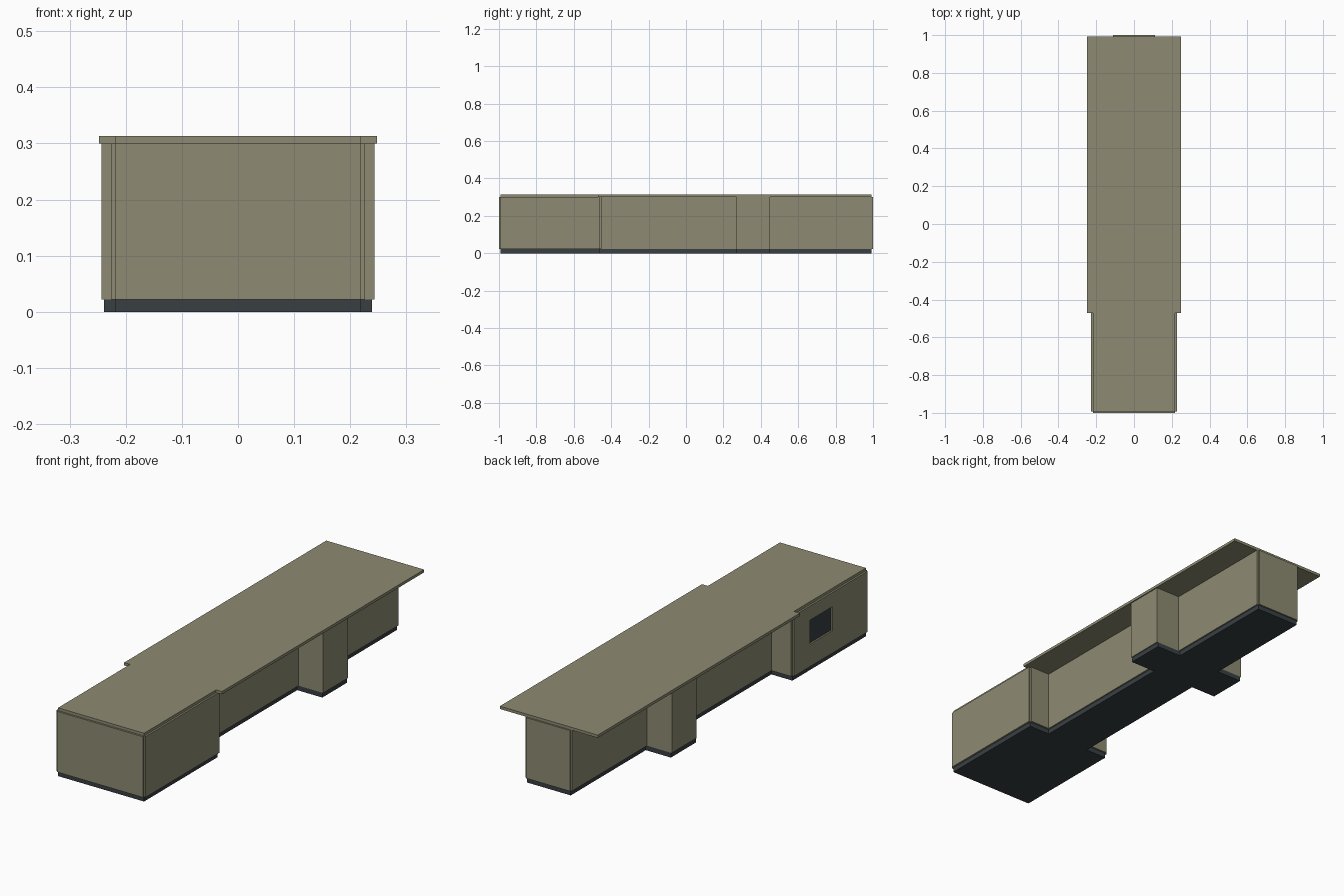
import bpy, bmesh

cube = bpy.data.objects.get("Cube")
if cube:
    bpy.data.objects.remove(cube, do_unlink=True)


def material(name, color):
    m = bpy.data.materials.new(name)
    m.use_nodes = True
    m.diffuse_color = color
    m.node_tree.nodes["Principled BSDF"].inputs["Base Color"].default_value = color
    return m


olive = material("olive_grey", (0.27, 0.26, 0.17, 1))
slate = material("dark_slate", (0.04, 0.05, 0.055, 1))


def slab(name, outline, z0, z1, mat):
    """Extrude a flat outline from z0 up to z1."""
    bm = bmesh.new()
    face = bm.faces.new([bm.verts.new((x, y, z0)) for x, y in outline])
    top = bmesh.ops.extrude_face_region(bm, geom=[face])
    verts = [v for v in top["geom"] if isinstance(v, bmesh.types.BMVert)]
    bmesh.ops.translate(bm, vec=(0, 0, z1 - z0), verts=verts)
    bmesh.ops.recalc_face_normals(bm, faces=bm.faces)
    mesh = bpy.data.meshes.new(name)
    bm.to_mesh(mesh)
    bm.free()
    mesh.materials.append(mat)
    obj = bpy.data.objects.new(name, mesh)
    bpy.context.collection.objects.link(obj)
    return obj


def block(name, x0, x1, y0, y1, z0, z1, mat):
    return slab(name, [(x0, y0), (x1, y0), (x1, y1), (x0, y1)], z0, z1, mat)


def mirrored(half):
    return half + [(-x, y) for x, y in reversed(half)]


# Main dimensions
FLOOR, EAVE, TOP = 0.022, 0.30, 0.313
WIDE, NARROW, BAY = 0.218, 0.111, 0.2385
FRONT, STEP, BACK = -0.9915, -0.459, 0.993
BAY0, BAY1 = 0.27, 0.45
THICK, THIN = 0.0085, 0.007

# Stepped plan shared by the plinth and the walls
plan = mirrored([(WIDE, FRONT), (WIDE, STEP), (NARROW, STEP),
                 (NARROW, BAY0), (BAY, BAY0), (BAY, BAY1),
                 (NARROW, BAY1), (NARROW, BACK)])
slab("plinth", plan, 0, FLOOR, slate)
slab("wall_core", plan, FLOOR, EAVE, olive)

# Roof with wide overhang behind the front room
slab("roof", mirrored([(WIDE, FRONT), (WIDE, -0.47), (0.248, -0.47), (0.248, BACK)]),
     EAVE, TOP, olive)

# End wall panels
block("front_panel", -WIDE, WIDE, FRONT - THICK, FRONT, FLOOR, EAVE, olive)
block("back_panel", -NARROW, NARROW, BACK, 1.0, FLOOR, EAVE, olive)

# Side wall panels, repeated on both sides
panels = {}
for side, s in (("left", 1), ("right", -1)):
    for part, x, t, y0, y1 in (
            ("front_room", WIDE, THICK, FRONT, STEP),
            ("middle", NARROW, THIN, STEP + THICK, BAY0),
            ("bay", BAY, 0.0045, BAY0, BAY1),
            ("rear", NARROW, THIN, BAY1, BACK)):
        name = f"{part}_panel_{side}"
        panels[name] = block(name, s * x, s * (x + t), y0, y1, FLOOR, EAVE, olive)
    block(f"return_panel_{side}", s * NARROW, s * WIDE, STEP, STEP + THICK,
          FLOOR, EAVE, olive)

# Window opening in the right wall of the front room, with a dark pane
opening = (-0.738, -0.574, 0.125, 0.235)
cutter = block("window_cutter", -0.25, -0.20, *opening, olive)
cutter.hide_render = True
cutter.hide_set(True)
cut = panels["front_room_panel_right"].modifiers.new("window_opening", "BOOLEAN")
cut.operation = "DIFFERENCE"
cut.solver = "EXACT"
cut.object = cutter
block("window_pane", -WIDE - 0.001, -WIDE + 0.001, *opening, slate)
